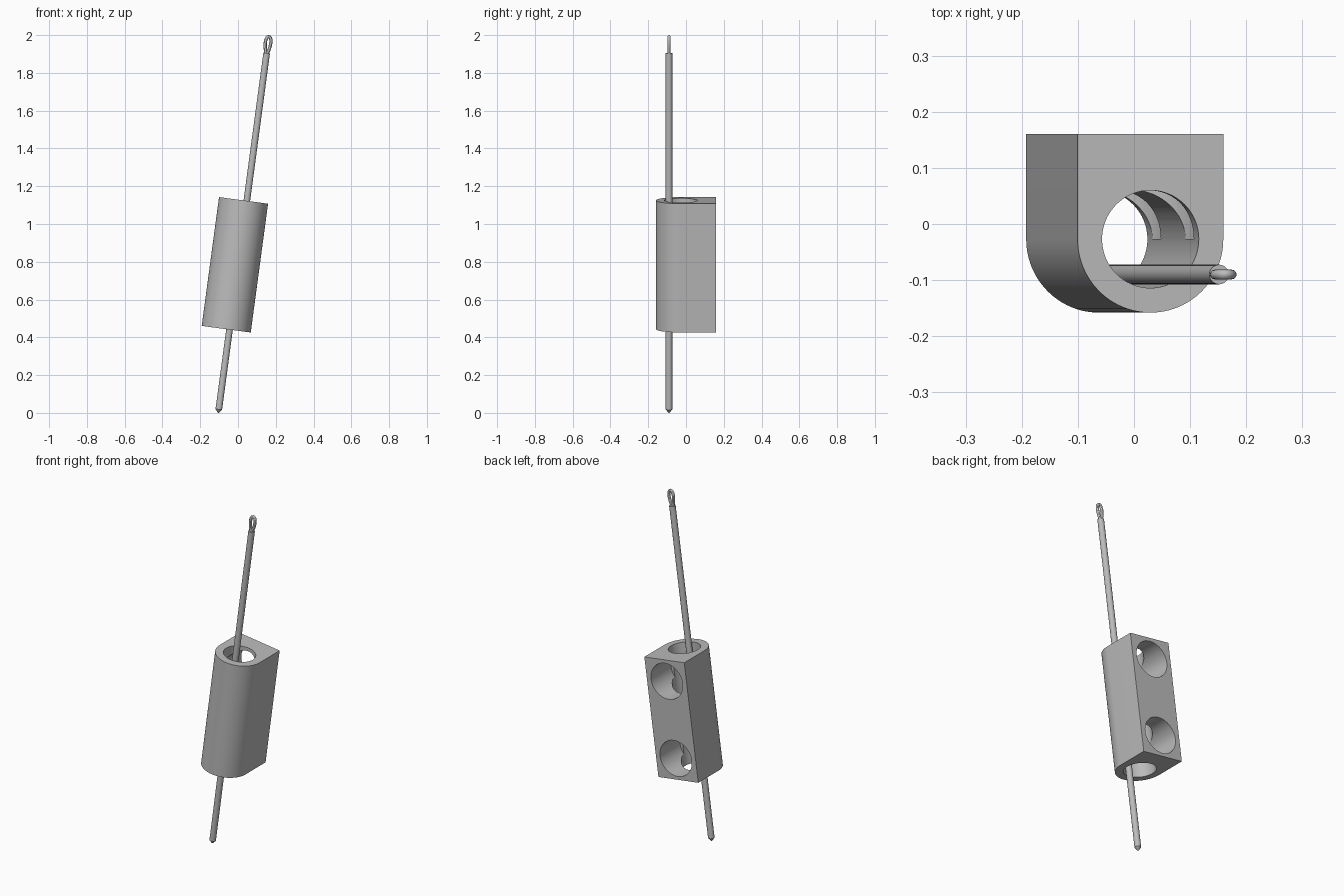
import bpy, bmesh, math
from mathutils import Matrix, Vector

cube = bpy.data.objects.get("Cube")
if cube:
    bpy.data.objects.remove(cube, do_unlink=True)

TILT = math.radians(7.65)
FRAME = Matrix.Translation((-0.0165, 0, 0.784)) @ Matrix.Rotation(TILT, 4, 'Y')
HALF_W, HALF_L, BACK_Y, AXIS_Y = 0.131, 0.344, 0.16, -0.027
BORE_R, HOLE_R, HOLE_Z = 0.087, 0.1035, 0.221
ROD_X, ROD_Y, ROD_R = 0.0175, -0.09, 0.0175

grey = bpy.data.materials.new("plain_grey")
grey.use_nodes = True
COLOR = (0.5, 0.5, 0.5, 1)
grey.diffuse_color = COLOR
grey.node_tree.nodes["Principled BSDF"].inputs["Base Color"].default_value = COLOR


def finish(bm, name):
    """Turn a bmesh into an object in the tilted frame."""
    bmesh.ops.recalc_face_normals(bm, faces=bm.faces)
    mesh = bpy.data.meshes.new(name)
    bm.to_mesh(mesh)
    bm.free()
    mesh.materials.append(grey)
    obj = bpy.data.objects.new(name, mesh)
    obj.matrix_world = FRAME
    bpy.context.collection.objects.link(obj)
    return obj


def smooth(obj):
    bpy.ops.object.select_all(action='DESELECT')
    obj.select_set(True)
    bpy.context.view_layer.objects.active = obj
    bpy.ops.object.shade_smooth_by_angle(angle=math.radians(30))


def cylinder(name, radius, depth, matrix):
    bm = bmesh.new()
    bmesh.ops.create_cone(bm, cap_ends=True, segments=64, radius1=radius,
                          radius2=radius, depth=depth, matrix=matrix)
    return finish(bm, name)


# Block: square back, half-round front
bm = bmesh.new()
outline = [(HALF_W, BACK_Y), (-HALF_W, BACK_Y)]
for i in range(49):
    a = math.pi * (1 + i / 48)
    outline.append((HALF_W * math.cos(a), AXIS_Y + HALF_W * math.sin(a)))
face = bm.faces.new([bm.verts.new((x, y, -HALF_L)) for x, y in outline])
top = bmesh.ops.extrude_face_region(bm, geom=[face])["geom"]
bmesh.ops.translate(bm, vec=(0, 0, 2 * HALF_L),
                    verts=[g for g in top if isinstance(g, bmesh.types.BMVert)])
block = finish(bm, "block")

# Bore along the block and two blind holes from the back
cutters = [cylinder("bore_cutter", BORE_R, 1, Matrix.Translation((0, AXIS_Y, 0)))]
depth = 0.3
for side, z in (("upper", HOLE_Z), ("lower", -HOLE_Z)):
    place = Matrix.Translation((0, AXIS_Y + 0.0004 + depth / 2, z))
    cutters.append(cylinder(side + "_hole_cutter", HOLE_R, depth,
                            place @ Matrix.Rotation(math.pi / 2, 4, 'X')))
for cutter in cutters:
    cutter.hide_render = True
    mod = block.modifiers.new(cutter.name, 'BOOLEAN')
    mod.operation, mod.solver, mod.object = 'DIFFERENCE', 'EXACT', cutter
bpy.context.view_layer.update()
cut_mesh = bpy.data.meshes.new_from_object(
    block.evaluated_get(bpy.context.evaluated_depsgraph_get()))
block.modifiers.clear()
block.data = cut_mesh
for cutter in cutters:
    bpy.data.objects.remove(cutter, do_unlink=True)
smooth(block)

# Rod with a short pointed tip, spun from its profile
bm = bmesh.new()
profile = [(0, -0.789), (0.004, -0.787), (ROD_R, -0.77), (ROD_R, 1.133), (0, 1.133)]
verts = [bm.verts.new((r, 0, z)) for r, z in profile]
edges = [bm.edges.new(pair) for pair in zip(verts, verts[1:])]
bmesh.ops.spin(bm, geom=verts + edges, cent=(0, 0, 0), axis=(0, 0, 1),
               angle=2 * math.pi, steps=32)
bmesh.ops.remove_doubles(bm, verts=bm.verts, dist=0.0001)
bmesh.ops.translate(bm, vec=(ROD_X, ROD_Y, 0), verts=bm.verts)
smooth(finish(bm, "rod"))

# Eye: teardrop loop swept with a round section
bm = bmesh.new()
WIRE, STEPS, SIDES = 0.0085, 40, 12
path = []
for i in range(STEPS):
    t = 2 * math.pi * i / STEPS
    rise = (1 - math.cos(t)) / 2
    path.append(Vector((0.0175 * math.sin(t) * (0.45 + 0.65 * rise), 0,
                        1.128 + 0.0925 * rise)))
rings = []
for i, p in enumerate(path):
    along = (path[(i + 1) % STEPS] - path[i - 1]).normalized()
    out = along.cross(Vector((0, 1, 0)))
    ring = []
    for k in range(SIDES):
        a = 2 * math.pi * k / SIDES
        offset = out * math.cos(a) + Vector((0, 1, 0)) * math.sin(a)
        ring.append(bm.verts.new(p + offset * WIRE + Vector((ROD_X, ROD_Y, 0))))
    rings.append(ring)
for i in range(STEPS):
    a, b = rings[i - 1], rings[i]
    for k in range(SIDES):
        bm.faces.new((a[k - 1], a[k], b[k], b[k - 1]))
smooth(finish(bm, "eye_loop"))
